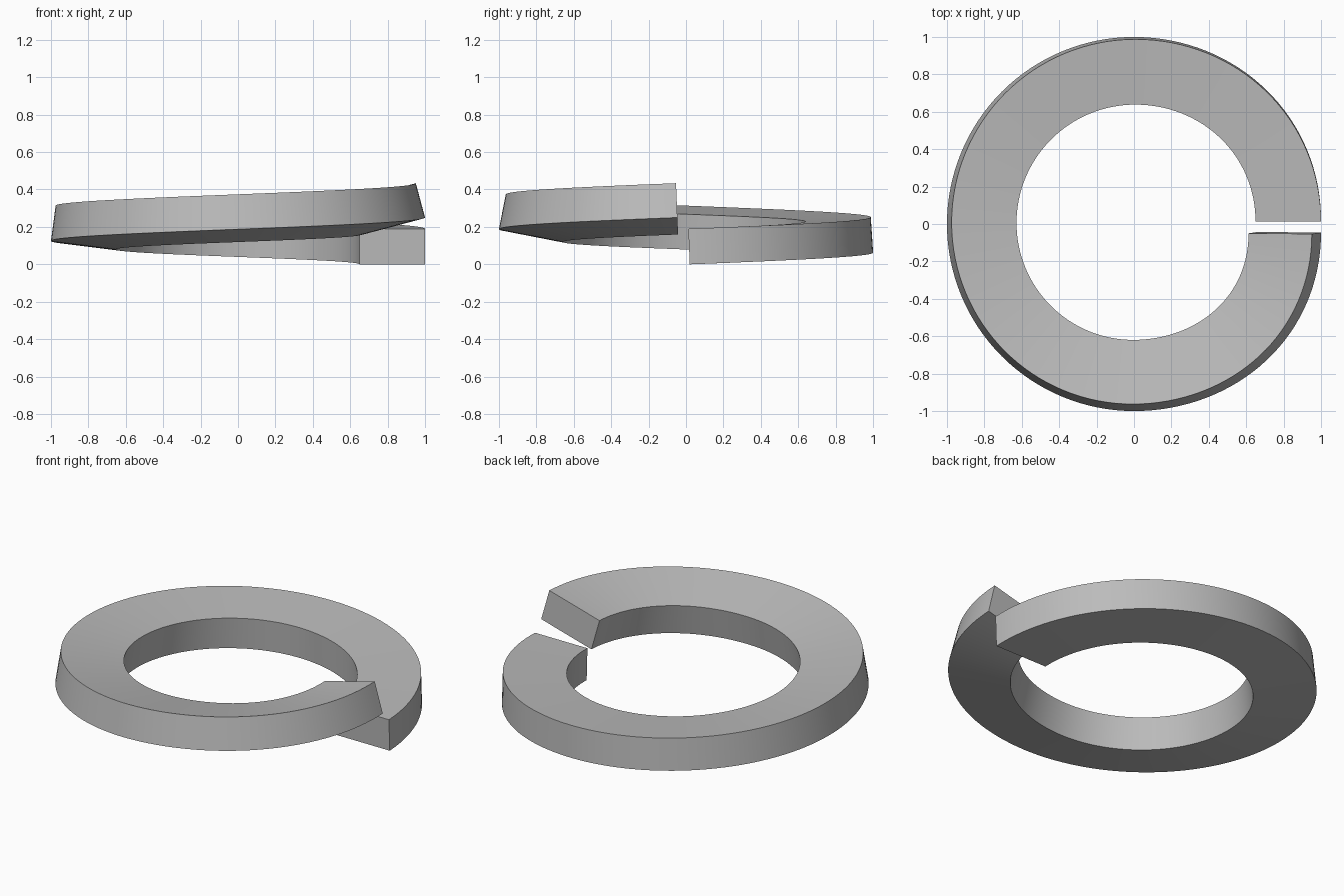
import bpy
import bmesh
from math import sin, cos, pi, radians

cube = bpy.data.objects.get("Cube")
if cube:
    bpy.data.objects.remove(cube, do_unlink=True)

WIDTH, HEIGHT = 0.35, 0.19   # bar section
RISE = 0.25                  # climb over the full turn
TWIST = radians(15)          # section tilt reached at the raised end
STEPS = 128

# Plain steel material
steel = bpy.data.materials.new("grey steel")
steel.use_nodes = True
COLOUR = (0.5, 0.5, 0.5, 1)
steel.diffuse_color = COLOUR
steel.node_tree.nodes["Principled BSDF"].inputs["Base Color"].default_value = COLOUR


def section(t):
    """Corners of the tilted bar section at fraction t of the turn."""
    angle, tilt = 2 * pi * t, TWIST * t
    # The ends are set back from each other to leave a parallel gap
    setback = max(0, cos(angle)) ** 2 * (0.02 if t < 0.5 else -0.046)
    lean = RISE / (2 * pi)
    corners = []
    for u, v in ((-WIDTH, 0), (0, 0), (0, HEIGHT), (-WIDTH, HEIGHT)):
        r = 1 + u * cos(tilt) - v * sin(tilt)
        z = u * sin(tilt) + v * cos(tilt)
        x = r * cos(angle) + lean * z * sin(angle)
        y = r * sin(angle) - lean * z * cos(angle) + setback
        corners.append((x, y, RISE * t + z))
    return corners


# Split ring swept along one turn of a helix
bm = bmesh.new()
rings = [[bm.verts.new(c) for c in section(i / STEPS)] for i in range(STEPS + 1)]
for a, b in zip(rings, rings[1:]):
    for k in range(4):
        n = (k + 1) % 4
        bm.faces.new((a[k], a[n], b[n], b[k]))
bm.faces.new(rings[0])
bm.faces.new(rings[-1])
bmesh.ops.recalc_face_normals(bm, faces=bm.faces)

mesh = bpy.data.meshes.new("split_ring")
bm.to_mesh(mesh)
bm.free()
mesh.materials.append(steel)
ring = bpy.data.objects.new("split_ring", mesh)
bpy.context.collection.objects.link(ring)

# Smooth the curved walls, keep the bar edges sharp
bpy.context.view_layer.objects.active = ring
ring.select_set(True)
bpy.ops.object.shade_smooth_by_angle(angle=radians(30))
